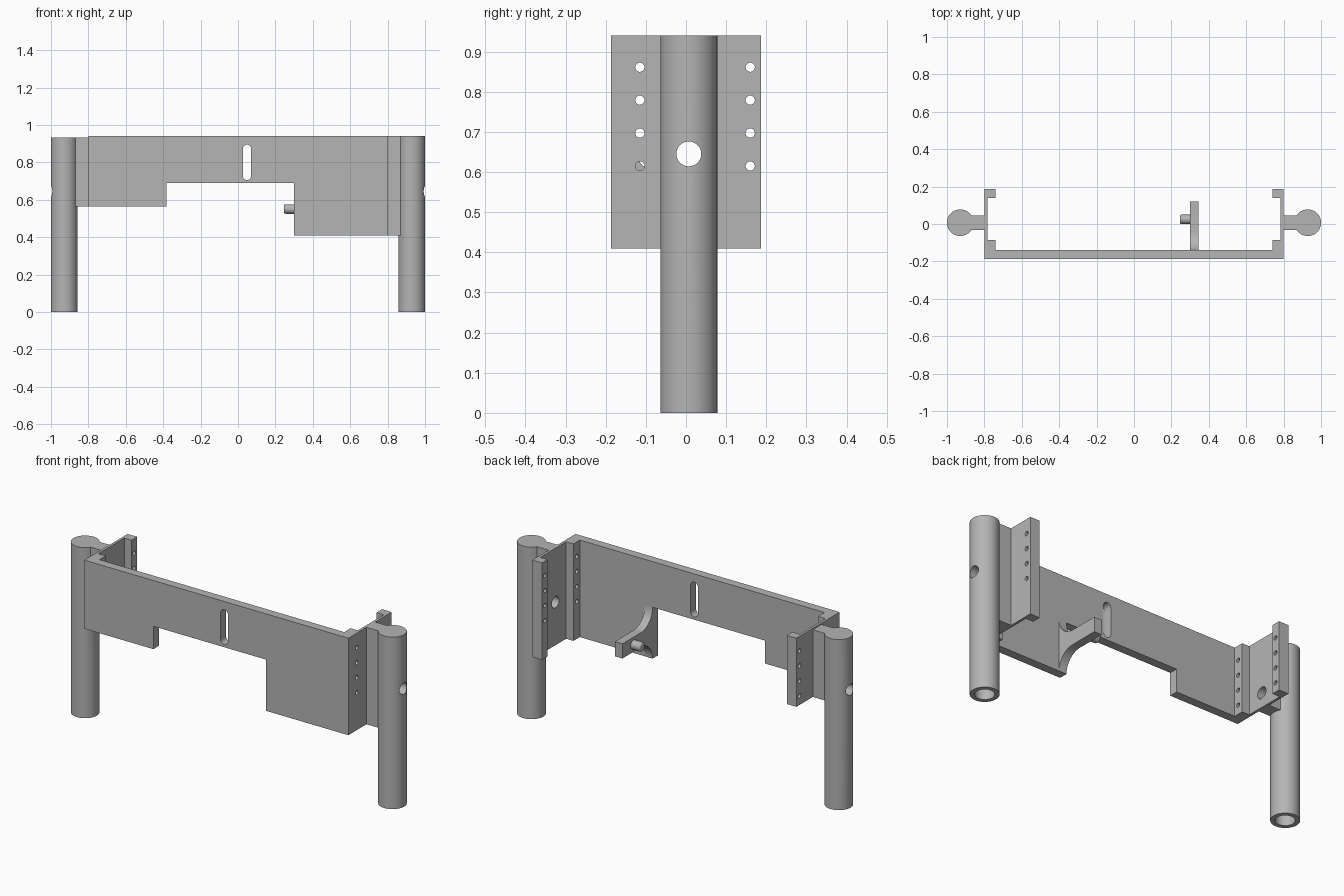
import bpy, bmesh
from math import sin, cos, pi, radians
from mathutils import Vector, Matrix

cube = bpy.data.objects.get("Cube")
if cube:
    bpy.data.objects.remove(cube, do_unlink=True)

GREY = (0.46, 0.46, 0.46, 1)
grey = bpy.data.materials.new("plain grey")
grey.use_nodes = True
grey.diffuse_color = GREY
grey.node_tree.nodes["Principled BSDF"].inputs["Base Color"].default_value = GREY


def finish(bm, name):
    bmesh.ops.recalc_face_normals(bm, faces=bm.faces)
    mesh = bpy.data.meshes.new(name)
    bm.to_mesh(mesh)
    bm.free()
    mesh.materials.append(grey)
    ob = bpy.data.objects.new(name, mesh)
    bpy.context.collection.objects.link(ob)
    return ob


def prism(name, points, depth):
    """Extrude a closed outline of 3D points along a depth vector."""
    bm = bmesh.new()
    face = bm.faces.new([bm.verts.new(p) for p in points])
    new = bmesh.ops.extrude_face_region(bm, geom=[face])["geom"]
    bmesh.ops.translate(bm, vec=depth, verts=[v for v in new if isinstance(v, bmesh.types.BMVert)])
    return finish(bm, name)


def box(name, x0, x1, y0, y1, z0, z1):
    corners = [(x0, y0, z0), (x1, y0, z0), (x1, y1, z0), (x0, y1, z0)]
    return prism(name, corners, Vector((0, 0, z1 - z0)))


def rod(name, start, end, radius, sides=32):
    start, end = Vector(start), Vector(end)
    axis = end - start
    turn = axis.to_track_quat('Z', 'Y').to_matrix().to_4x4()
    bm = bmesh.new()
    bmesh.ops.create_cone(bm, cap_ends=True, segments=sides, radius1=radius, radius2=radius,
                          depth=axis.length, matrix=Matrix.Translation((start + end) / 2) @ turn)
    return finish(bm, name)


def combine(ob, others, operation='DIFFERENCE'):
    """Apply a boolean with each helper, then delete the helper."""
    for other in others:
        mod = ob.modifiers.new("cut", 'BOOLEAN')
        mod.operation, mod.solver, mod.object = operation, 'EXACT', other
        bpy.context.view_layer.objects.active = ob
        bpy.ops.object.modifier_apply(modifier=mod.name)
        bpy.data.objects.remove(other, do_unlink=True)


def smooth(ob):
    bpy.ops.object.select_all(action='DESELECT')
    ob.select_set(True)
    bpy.context.view_layer.objects.active = ob
    bpy.ops.object.shade_smooth_by_angle(angle=radians(30))


TOP, LOW, MID, HIGH = 0.94, 0.41, 0.565, 0.69
LEG_Y, HOLE_Z = 0.007, 0.645


def cross_hole():
    return rod("cross_hole", (-1.2, LEG_Y, HOLE_Z), (1.2, LEG_Y, HOLE_Z), 0.031)


# Frame: front plate with a recessed channel at each end
half = [(0.798, -0.187), (0.798, 0.187), (0.74, 0.187), (0.74, 0.138),
        (0.784, 0.138), (0.784, -0.085), (0.74, -0.085), (0.74, -0.14)]
outline = half + [(-x, y) for x, y in reversed(half)]
frame = prism("frame", [(x, y, LOW) for x, y in outline], Vector((0, 0, TOP - LOW)))

# Stepped lower edge and vertical slot
slot = []
for cz, first in ((0.873, 0), (0.727, pi)):
    for i in range(13):
        a = first + pi * i / 12
        slot.append((0.048 + 0.022 * cos(a), -0.3, cz + 0.022 * sin(a)))
combine(frame, [box("step", -1, -0.38, -1, 1, 0, MID),
                box("notch", -0.381, 0.3, -1, 1, 0, HIGH),
                prism("slot", slot, Vector((0, 0.25, 0))),
                cross_hole()])

# Rows of screw holes through the channel flanges
for y in (-0.115, 0.16):
    for i in range(4):
        z = 0.615 + 0.082 * i
        combine(frame, [rod("screw_hole", (-1, y, z), (1, y, z), 0.0115, 20)])
smooth(frame)

# Legs: hollow posts, each tied to the frame by a web
for name, side, bottom, top in (("left_leg", 1, LOW, TOP), ("right_leg", -1, MID, 0.932)):
    cx = side * 0.929
    leg = rod(name, (cx, LEG_Y, 0), (cx, LEG_Y, top), 0.071, 64)
    x0, x1 = sorted((side * 0.798, side * 0.92))
    combine(leg, [box("web", x0, x1, LEG_Y - 0.038, LEG_Y + 0.038, bottom, top)], 'UNION')
    combine(leg, [rod("bore", (cx, LEG_Y, -0.1), (cx, LEG_Y, LOW), 0.048, 48), cross_hole()])
    smooth(leg)

# Bracket arm with a fillet above and below where it meets the plate
R, BACK, ARM_Z, ARM_H = 0.1, -0.14, 0.55, 0.04
curve = [(BACK + R - R * cos(a), ARM_H + R - R * sin(a))
         for a in (pi / 2 * i / 12 for i in range(13))]
upper = [(0.3, y, ARM_Z + h) for y, h in curve + [(0.12, ARM_H)]]
lower = [(0.3, y, ARM_Z - h) for y, h in reversed(curve + [(0.12, ARM_H)])]
bracket = prism("bracket_arm", upper + lower, Vector((0.046, 0, 0)))
smooth(bracket)

# Peg with a softened tip
peg = rod("bracket_peg", (0.31, 0.025, ARM_Z), (0.245, 0.025, ARM_Z), 0.025)
bevel = peg.modifiers.new("soft_tip", 'BEVEL')
bevel.width, bevel.segments = 0.009, 3
bevel.limit_method, bevel.angle_limit = 'ANGLE', radians(60)
smooth(peg)
